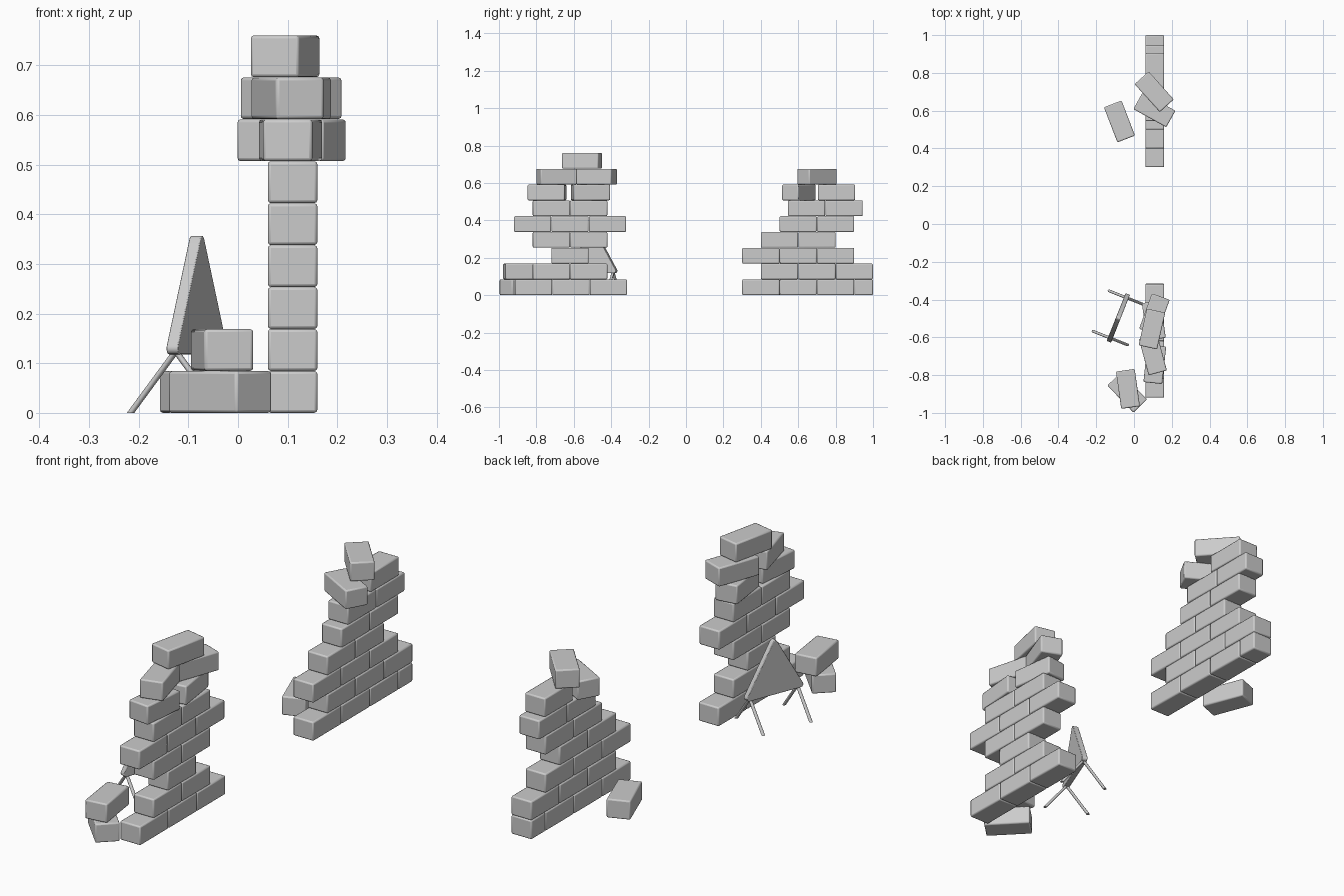
import bpy, bmesh
from math import radians, sin, cos, pi, atan2
from mathutils import Vector

if "Cube" in bpy.data.objects:
    bpy.data.objects.remove(bpy.data.objects["Cube"])

PITCH = 0.0845
WALL_X = 0.11


def finish(name, bm, bevel=0.0):
    bmesh.ops.recalc_face_normals(bm, faces=bm.faces)
    mesh = bpy.data.meshes.new(name)
    bm.to_mesh(mesh)
    bm.free()
    ob = bpy.data.objects.new(name, mesh)
    bpy.context.collection.objects.link(ob)
    if bevel:
        mod = ob.modifiers.new("soft_edges", 'BEVEL')
        mod.width = bevel
        mod.segments = 2
        mod.limit_method = 'ANGLE'
        mod.angle_limit = radians(40)
    bpy.ops.object.select_all(action='DESELECT')
    bpy.context.view_layer.objects.active = ob
    ob.select_set(True)
    bpy.ops.object.shade_smooth_by_angle(angle=radians(40))
    return ob


def brick(name, x, y, row, turn=0, length=0.2):
    bm = bmesh.new()
    bmesh.ops.create_cube(bm, size=1)
    bmesh.ops.scale(bm, vec=(0.1, length - 0.001, PITCH - 0.0005), verts=bm.verts)
    ob = finish(name, bm, 0.006)
    ob.location = (x, y, (row + 0.5) * PITCH)
    ob.rotation_euler.z = radians(turn)


def course(name, row, start, count):
    for i in range(count):
        brick(f"{name}_row{row}_brick{i}", WALL_X, start + 0.1 + 0.2 * i, row)


# straight courses: (start y, number of bricks), bottom to top
near_wall = [(-0.915, 3), (-0.82, 2), (-0.72, 1), (-0.82, 2), (-0.92, 3), (-0.82, 2)]
far_wall = [(0.3, 3), (0.4, 3), (0.3, 3), (0.4, 2), (0.5, 2), (0.545, 2)]
for name, wall in (("near_wall", near_wall), ("far_wall", far_wall)):
    for row, (start, count) in enumerate(wall):
        course(name, row, start, count)
brick("far_wall_half_brick", WALL_X, 0.95, 0, length=0.1)
brick("far_wall_row6_brick", WALL_X, 0.805, 6)

# loose and fallen bricks: x, y, row, turn
loose = [
    (0.11, -0.743, 6, -6), (0.105, -0.511, 6, 8),
    (0.10, -0.692, 7, 15), (0.108, -0.478, 7, -20),
    (0.095, -0.556, 8, -12.5),
    (0.108, 0.604, 6, 61), (0.107, 0.70, 7, 42),
    (-0.036, -0.892, 0, 44), (-0.032, -0.873, 1, 8),
    (-0.077, 0.543, 0, 21),
]
for i, (x, y, row, turn) in enumerate(loose):
    brick(f"loose_brick_{i}", x, y, row, turn)

# triangular warning sign, a rounded plate standing upright
centre = Vector((-0.083, -0.497, 0))
along = Vector((0.1, 0.253, 0)).normalized()
across = Vector((along.y, -along.x, 0))
r, half, thick = 0.012, 0.124, 0.025
base_z = 0.118 + r
corners = [(half, base_z, -90), (0, base_z + half * 1.732, 30), (-half, base_z, 150)]
bm = bmesh.new()
ring = []
for u, z, a0 in corners:
    for k in range(6):
        a = radians(a0 + 120 * k / 5)
        p = centre + along * (u + r * cos(a)) - across * thick / 2
        ring.append(bm.verts.new((p.x, p.y, z + r * sin(a))))
face = bm.faces.new(ring)
ext = bmesh.ops.extrude_face_region(bm, geom=[face])
bmesh.ops.translate(bm, vec=across * thick,
                    verts=[v for v in ext["geom"] if isinstance(v, bmesh.types.BMVert)])
finish("sign_plate", bm, 0.002)

# splayed sign legs, cut flat at the ground
for end in (-1, 1):
    for side in (-1, 1):
        top = centre + along * (0.115 * end) + Vector((0, 0, 0.124))
        foot = centre + along * (0.115 * end) + across * (0.098 * side)
        bm = bmesh.new()
        bmesh.ops.create_cone(bm, cap_ends=True, segments=12,
                              radius1=0.0075, radius2=0.0075, depth=1)
        for v in bm.verts:
            v.co = Vector((v.co.x, v.co.y, 0)) + (top if v.co.z > 0 else foot)
        finish(f"sign_leg_{'far' if end > 0 else 'near'}_{'right' if side > 0 else 'left'}", bm)
